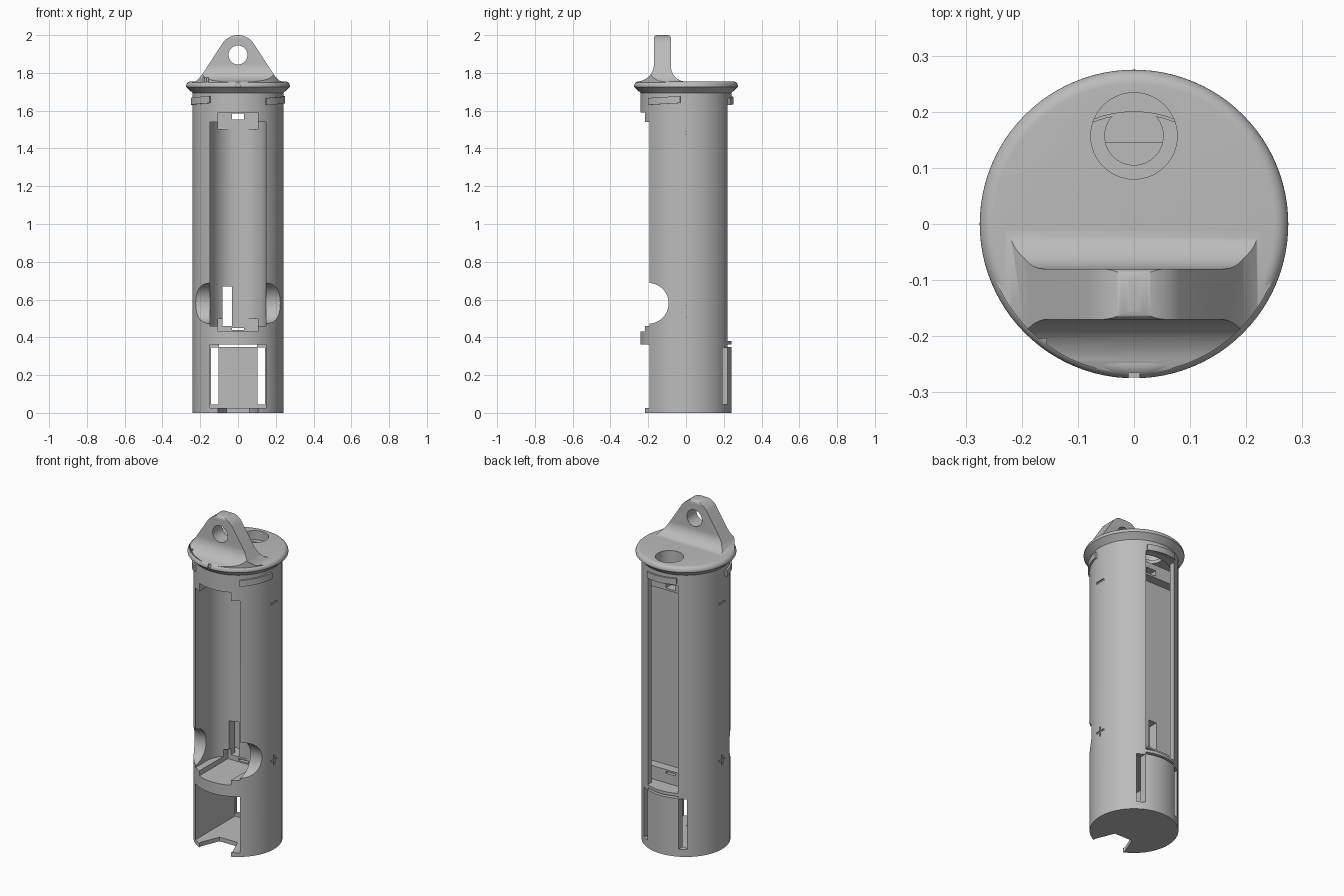
import bpy, bmesh, math
from mathutils import Vector

old = bpy.data.objects.get("Cube")
if old:
    bpy.data.objects.remove(old, do_unlink=True)

grey = bpy.data.materials.new("plain grey")
grey.use_nodes = True
GREY = (0.5, 0.5, 0.5, 1)
grey.diffuse_color = GREY
grey.node_tree.nodes["Principled BSDF"].inputs["Base Color"].default_value = GREY


def finish(name, bm):
    bmesh.ops.recalc_face_normals(bm, faces=bm.faces)
    mesh = bpy.data.meshes.new(name)
    bm.to_mesh(mesh)
    bm.free()
    mesh.materials.append(grey)
    ob = bpy.data.objects.new(name, mesh)
    bpy.context.collection.objects.link(ob)
    return ob


def prism(name, points, offset):
    """Extrude a flat outline along an offset."""
    bm = bmesh.new()
    face = bm.faces.new([bm.verts.new(p) for p in points])
    new = bmesh.ops.extrude_face_region(bm, geom=[face])["geom"]
    verts = [v for v in new if isinstance(v, bmesh.types.BMVert)]
    bmesh.ops.translate(bm, verts=verts, vec=Vector(offset))
    return finish(name, bm)


def box(x0, x1, y0, y1, z0, z1):
    return prism("cutter", [(x0, y0, z0), (x1, y0, z0), (x1, y1, z0), (x0, y1, z0)],
                 (0, 0, z1 - z0))


def rod(centre, radius, length, axis="Z", sides=64):
    """Cylinder starting at centre and running along an axis."""
    pts = []
    for i in range(sides):
        a = math.tau * i / sides
        u, v = radius * math.cos(a), radius * math.sin(a)
        p = {"Z": (u, v, 0), "Y": (u, 0, v), "X": (0, u, v)}[axis]
        pts.append(Vector(centre) + Vector(p))
    return prism("cutter", pts, [length * (axis == k) for k in "XYZ"])


def lathe(name, profile, steps=96):
    bm = bmesh.new()
    rings = [[bm.verts.new((r * math.cos(math.tau * i / steps),
                            r * math.sin(math.tau * i / steps), z))
              for i in range(steps)] for r, z in profile]
    for a, b in zip(rings, rings[1:]):
        for i in range(steps):
            j = (i + 1) % steps
            bm.faces.new((a[i], a[j], b[j], b[i]))
    bm.faces.new(rings[0])
    bm.faces.new(rings[-1])
    return finish(name, bm)


def boolean(ob, tools, operation="DIFFERENCE"):
    for tool in tools:
        mod = ob.modifiers.new("cut", "BOOLEAN")
        mod.operation, mod.solver, mod.object = operation, "EXACT", tool
        bpy.ops.object.select_all(action="DESELECT")
        bpy.context.view_layer.objects.active = ob
        ob.select_set(True)
        bpy.ops.object.modifier_apply(modifier=mod.name)
        bpy.data.objects.remove(tool, do_unlink=True)


def smooth(ob):
    bpy.ops.object.select_all(action="DESELECT")
    bpy.context.view_layer.objects.active = ob
    ob.select_set(True)
    bpy.ops.object.shade_smooth_by_angle(angle=math.radians(32))


def arc(cx, cz, r, a0, a1, n):
    return [(cx + r * math.cos(math.radians(a0 + (a1 - a0) * i / n)),
             cz + r * math.sin(math.radians(a0 + (a1 - a0) * i / n)))
            for i in range(n + 1)]


def bay(y, z0, z1):
    """Hollow behind a plane at y, bounded by the inside of the shell."""
    inner = 0.212
    a = math.degrees(math.asin(y / inner))
    return prism("cutter", [(px, py, z0) for px, py in arc(0, 0, inner, a, 180 - a, 40)],
                 (0, 0, z1 - z0))


# Tube body
R, W = 0.242, 0.147
tube = lathe("tube_body", [(R, 0), (R, 1.70)])

# Battery channel near the front: round back, open front
channel = [(x, y, 0.46) for x, y in arc(0, -0.09, W, 0, 180, 32)]
channel += [(-W, -0.3, 0.46), (W, -0.3, 0.46)]
cuts = [prism("cutter", channel, (0, 0, 1.08))]
# Finger scoop, contact slots at both ends, top cup
cuts += [rod((-0.3, -0.2, 0.58), 0.108, 0.6, "X"),
         box(-0.105, 0.105, -0.3, 0.054, 1.50, 1.59),
         box(-0.105, 0.105, -0.3, 0.054, 0.43, 0.50),
         rod((0, 0, 1.62), 0.20, 0.2)]
# Wide rear bay, its back opening, wire passages
cuts += [bay(0.09, 0.46, 1.54), bay(0.145, 1.53, 1.63), bay(0.145, 0.38, 0.47),
         box(-0.1, 0.1, 0.18, 0.3, 0.38, 1.63),
         box(-0.033, 0.033, 0, 0.3, 1.552, 1.585),
         box(-0.033, 0.033, 0, 0.3, 0.438, 0.45),
         box(-0.083, -0.032, 0, 0.12, 0.46, 0.67)]
# Lower compartment, back slots and floor notch
cuts += [box(-W, W, -0.3, 0.18, 0.025, 0.362),
         box(-0.1, 0.1, 0.15, 0.3, 0.35, 0.362)]
cuts += [box(min(s * 0.103, s * 0.144), max(s * 0.103, s * 0.144), 0.1, 0.3, 0.045, 0.347)
         for s in (-1, 1)]
cuts.append(prism("cutter", [(-0.105, -0.3, -0.1), (0.105, -0.3, -0.1), (0.105, -0.2, -0.1),
                             (0.06, -0.09, -0.1), (-0.06, -0.09, -0.1), (-0.105, -0.2, -0.1)],
                  (0, 0, 0.2)))
# Engraved polarity marks on both sides
for s in (-1, 1):
    a, b = sorted((s * 0.234, s * 0.3))
    cuts += [box(a, b, -0.03, 0.03, 1.475, 1.487),
             box(a, b, -0.03, 0.03, 0.53, 0.542),
             box(a, b, -0.006, 0.006, 0.506, 0.566)]
boolean(tube, cuts)
smooth(tube)

# Bayonet ridges, gently rising around the tube
for n, name in enumerate(("left_ridge", "back_ridge", "right_ridge")):
    bm = bmesh.new()
    rows = []
    for i in range(17):
        t = i / 16
        a = math.radians(-30 + 120 * n + 46 * (t - 0.5))
        z = 1.63 + 0.01 * t
        rows.append([bm.verts.new((r * math.cos(a), r * math.sin(a), z + h))
                     for r, h in ((0.23, 0), (0.252, 0), (0.252, 0.037), (0.23, 0.037))])
    for p, q in zip(rows, rows[1:]):
        for k in range(4):
            bm.faces.new((p[k], p[(k + 1) % 4], q[(k + 1) % 4], q[k]))
    bm.faces.new(rows[0])
    bm.faces.new(rows[-1])
    smooth(finish(name, bm))

# Cap disc with a rounded rim, a plug below and a stepped hole
rim = [(0.196, 1.645), (0.196, 1.69), (0.237, 1.69), (0.268, 1.72)]
rim += arc(0.25, 1.73, 0.025, -10, 90, 8)
cap = lathe("cap", rim)
boolean(cap, [rod((0, 0.157, 1.665), 0.077, 0.2), rod((0, 0.157, 1.6), 0.052, 0.3),
              box(-0.01, 0.01, -0.3, -0.264, 1.725, 1.8)])
# Flat on the plug where it would reach past the stepped hole
boolean(cap, [box(-0.3, 0.3, 0.215, 0.3, 1.6, 1.685)])
smooth(cap)

# Hanging lug: front outline crossed with a filleted side outline
front = [(-0.27, 1.735), (0.27, 1.735), (0.25, 1.748), (0.22, 1.758), (0.195, 1.783)]
front += arc(0, 1.9, 0.1, 36, 144, 24)
front += [(-0.195, 1.783), (-0.22, 1.758), (-0.25, 1.748)]
side = [(0, 1.735)] + arc(0, 1.834, 0.08, 270, 180, 12)
side += arc(-0.097, 1.983, 0.017, 0, 90, 5) + arc(-0.153, 1.983, 0.017, 90, 180, 5)
side += arc(-0.26, 1.845, 0.09, 0, -80, 12) + [(-0.275, 1.745), (-0.275, 1.735)]
lug = prism("hanging_lug", [(x, -0.3, z) for x, z in front], (0, 0.4, 0))
boolean(lug, [prism("cutter", [(-0.3, y, z) for y, z in side], (0.6, 0, 0)),
              rod((0, 0, 1.7), 0.266, 0.5, sides=96)], "INTERSECT")
boolean(lug, [rod((0, -0.3, 1.895), 0.05, 0.4, "Y", 48)])
# Alignment ticks
boolean(lug, [box(x, x + 0.012, -0.3, -0.19, 1.74, 1.775) for x in (-0.19, -0.168)])
smooth(lug)
